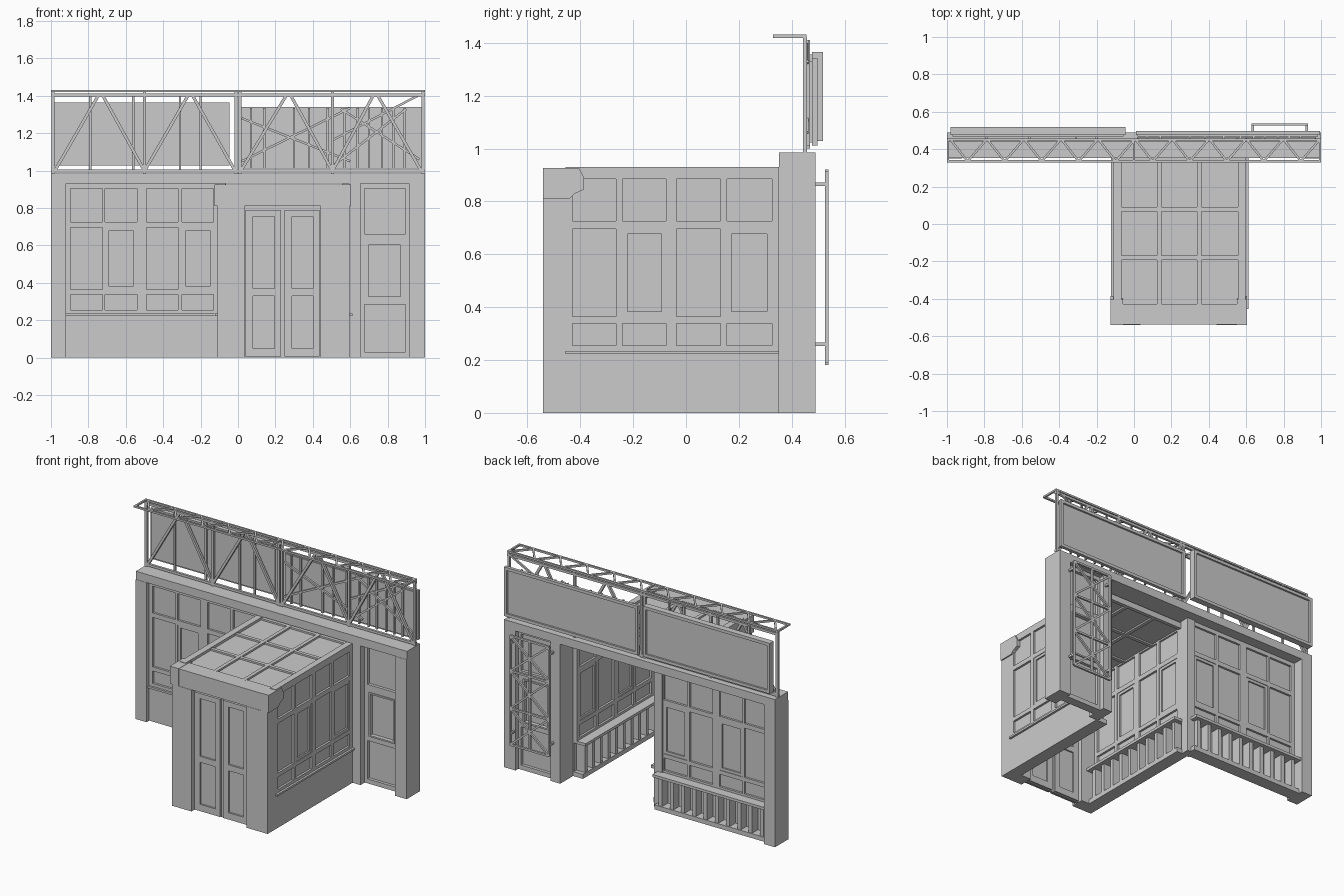
import bpy, bmesh
from mathutils import Vector, Matrix

cube = bpy.data.objects.get("Cube")
if cube:
    bpy.data.objects.remove(cube, do_unlink=True)

grey = bpy.data.materials.new("light_grey")
grey.use_nodes = True
colour = (0.6, 0.6, 0.6, 1)
grey.diffuse_color = colour
grey.node_tree.nodes["Principled BSDF"].inputs["Base Color"].default_value = colour


def finish(name, bm):
    bmesh.ops.recalc_face_normals(bm, faces=bm.faces)
    mesh = bpy.data.meshes.new(name)
    bm.to_mesh(mesh)
    bm.free()
    mesh.materials.append(grey)
    obj = bpy.data.objects.new(name, mesh)
    bpy.context.collection.objects.link(obj)
    return obj


def boxes(name, items):
    """Boxes given as (x0, x1, y0, y1, z0, z1), joined in one object."""
    bm = bmesh.new()
    for x0, x1, y0, y1, z0, z1 in items:
        mat = Matrix.Translation(((x0 + x1) / 2, (y0 + y1) / 2, (z0 + z1) / 2))
        bmesh.ops.create_cube(bm, size=1, matrix=mat @ Matrix.Diagonal((x1 - x0, y1 - y0, z1 - z0, 1)))
    return finish(name, bm)


def bars(name, lines, t):
    """Square bars of thickness t from point to point."""
    bm = bmesh.new()
    for a, b in lines:
        a, b = Vector(a), Vector(b)
        d = b - a
        side = Vector((0, 1, 0)) if abs(d.normalized().y) < 0.5 else Vector((0, 0, 1))
        z = d.normalized()
        x = side.cross(z).normalized()
        rot = Matrix((x, z.cross(x), z)).transposed().to_4x4()
        mat = Matrix.Translation((a + b) / 2) @ rot @ Matrix.Diagonal((t, t, d.length, 1))
        bmesh.ops.create_cube(bm, size=1, matrix=mat)
    return finish(name, bm)


def place(axis, u0, u1, d0, d1, z0, z1):
    """Wall coordinates to box limits; the wall runs along axis."""
    return (u0, u1, d0, d1, z0, z1) if axis == "x" else (d0, d1, u0, u1, z0, z1)


def panelled(name, axis, u0, u1, d0, d1, z0, z1, rows, recess=0.014):
    """Thin core sheet with rails and stiles around each row of openings."""
    items = [place(axis, u0, u1, d0 + recess, d1 - recess, z0, z1)]
    low = z0
    for r0, r1, spans in rows:
        items.append(place(axis, u0, u1, d0, d1, low, r0))
        edge = u0
        for a, b in spans:
            items.append(place(axis, edge, a, d0, d1, r0, r1))
            edge = b
        items.append(place(axis, edge, u1, d0, d1, r0, r1))
        low = r1
    items.append(place(axis, u0, u1, d0, d1, low, z1))
    return boxes(name, items)


def sash(name, axis, spans, d0, d1, z0, z1, w):
    """Inner frames of the opening windows."""
    items = []
    for a, b in spans:
        items += [place(axis, a, a + w, d0, d1, z0, z1), place(axis, b - w, b, d0, d1, z0, z1),
                  place(axis, a + w, b - w, d0, d1, z0, z0 + w), place(axis, a + w, b - w, d0, d1, z1 - w, z1)]
    boxes(name, items)


def window_wall(name, axis, u0, u1, d0, d1, cols, inward):
    """Panelled wall with plinth, outer sill, inner shelf and ribs."""
    rows = [(0.255, 0.338, cols), (0.365, 0.695, cols), (0.725, 0.903, cols)]
    panelled(name, axis, u0, u1, d0, d1, 0.235, 0.93, rows)
    sash(name + "_sashes", axis, cols[1::2], d0 + 0.004, d1 - 0.004, 0.365, 0.695, 0.018)
    outer, inner = (d0, d1) if inward > 0 else (d1, d0)

    def slab(start, depth, a, b, low, high):
        lim = sorted((start, start + depth * inward))
        return place(axis, a, b, lim[0], lim[1], low, high)
    boxes(name + "_plinth", [slab(outer, 0.018, u0, u1, 0, 0.222)])
    boxes(name + "_sill", [slab(outer, -0.014, u0, u1, 0.222, 0.235),
                           slab(outer, 0.105, u0, u1, 0.222, 0.24)])
    n = round((u1 - u0) / 0.085)
    step = (u1 - u0) / n
    ribs = [slab(outer, 0.08, u0 + (i + 0.35) * step, u0 + (i + 0.65) * step, 0.03, 0.222) for i in range(n)]
    boxes(name + "_ribs", ribs + [slab(outer, 0.085, u0, u1, 0, 0.03)])


# Main wall
boxes("top_beam", [(-1, 1, 0.352, 0.49, 0.93, 0.985)])
boxes("wall_piers", [(-1, -0.92, 0.35, 0.49, 0, 0.93), (0.915, 1, 0.35, 0.49, 0, 0.93),
                     (0.585, 0.655, 0.355, 0.49, 0, 0.93), (-0.125, -0.065, 0.37, 0.43, 0, 0.93)])
window_wall("main_windows", "x", -0.92, -0.09, 0.378, 0.42,
            [(-0.895, -0.725), (-0.71, -0.54), (-0.49, -0.32), (-0.30, -0.13)], 1)

# Side door with three panels
panelled("side_door", "x", 0.655, 0.915, 0.40, 0.46, 0, 0.93,
         [(0.03, 0.285, [(0.675, 0.895)]), (0.32, 0.61, [(0.69, 0.875)]), (0.66, 0.905, [(0.675, 0.895)])], 0.02)
sash("side_door_frame", "x", [(0.688, 0.878)], 0.393, 0.467, 0.318, 0.612, 0.01)

# Vestibule side walls
side_cols = [(-0.43, -0.265), (-0.24, -0.075), (-0.035, 0.13), (0.155, 0.325)]
window_wall("vestibule_wall_right", "y", -0.455, 0.378, -0.11, -0.068, side_cols, 1)
window_wall("vestibule_wall_left", "y", -0.455, 0.355, 0.555, 0.597, side_cols, -1)

# Vestibule front portal
boxes("portal_pillars", [(-0.11, 0.035, -0.54, -0.453, 0, 0.81), (0.44, 0.597, -0.54, -0.453, 0, 0.81)])
boxes("portal_header", [(-0.06, 0.55, -0.538, -0.45, 0.81, 0.925)])
profile = [(-0.54, 0.81), (-0.44, 0.81), (-0.42, 0.83), (-0.385, 0.845), (-0.385, 0.89), (-0.405, 0.927), (-0.54, 0.927)]
for name, x0, x1 in (("corner_bracket_right", -0.125, -0.06), ("corner_bracket_left", 0.55, 0.605)):
    bm = bmesh.new()
    face = bm.faces.new([bm.verts.new((x0, y, z)) for y, z in profile])
    ext = bmesh.ops.extrude_face_region(bm, geom=[face])
    moved = [v for v in ext["geom"] if isinstance(v, bmesh.types.BMVert)]
    bmesh.ops.translate(bm, verts=moved, vec=(x1 - x0, 0, 0))
    finish(name, bm)

# Double door
for name, x0, x1 in (("door_leaf_right", 0.04, 0.229), ("door_leaf_left", 0.249, 0.437)):
    span = [(x0 + 0.04, x1 - 0.035)]
    panelled(name, "x", x0, x1, -0.515, -0.475, 0.005, 0.79, [(0.05, 0.33, span), (0.37, 0.755, span)], 0.012)
boxes("door_backing", [(0.035, 0.44, -0.50, -0.485, 0, 0.81)])

# Vestibule roof with recessed panes
ys = [-0.44, -0.18, 0.08, 0.352]
roof = [(-0.11, 0.597, -0.455, 0.36, 0.895, 0.913)]
roof += [(x - 0.012, x + 0.012, -0.45, 0.36, 0.885, 0.925) for x in (0.135, 0.35)]
roof += [(-0.11, -0.07, -0.45, 0.36, 0.885, 0.926), (0.562, 0.597, -0.45, 0.36, 0.885, 0.926)]
roof += [(-0.07, 0.562, y - 0.012, y + 0.012, 0.885, 0.924) for y in ys]
boxes("vestibule_roof", roof)

# Upright truss
Y, LOW, TOP = 0.45, 0.998, 1.405
lines = [((-1, Y, LOW), (1, Y, LOW)), ((-1, Y, TOP), (1, Y, TOP))]
feet = [-0.98, -0.5, -0.015, 0.015, 0.505, 0.98]
peaks = [-0.735, -0.255, 0.27, 0.735]
for i, p in enumerate(peaks):
    left = feet[i if i < 2 else i + 1]
    right = feet[i + 1 if i < 2 else i + 2]
    lines += [((left, Y, LOW), (p - 0.01, Y, TOP)), ((p + 0.01, Y, TOP), (right, Y, LOW))]
lines += [((x, Y, 0.985), (x, Y, 1.42)) for x in (-0.99, -0.5, -0.012, 0.012, 0.505, 0.99)]
bars("upright_truss", lines, 0.016)

# Flat truss on top
Z = 1.425
lines = [((-1, y, Z), (1, y, Z)) for y in (0.335, 0.45)]
lines += [((x, 0.335, Z), (x, 0.45, Z)) for x in (-0.994, 0, 0.994)]
for i in range(10):
    x = -0.98 + i * 0.198
    lines += [((x, 0.45, Z), (x + 0.09, 0.335, Z)), ((x + 0.09, 0.335, Z), (x + 0.19, 0.45, Z))]
bars("flat_truss", lines, 0.012)

# Posts and cross braces behind the truss
lines = [((x, 0.463, 1.0), (x, 0.463, 1.41)) for x in (-0.79, -0.56, -0.31, -0.20)]
lines += [((x, 0.463, 1.012), (x, 0.463, 1.335)) for x in (0.07, 0.14, 0.3, 0.38, 0.48, 0.57, 0.64, 0.7, 0.77, 0.83, 0.89)]
lines += [((0.02, 0.457, 1.05), (0.6, 0.457, 1.335)), ((0.02, 0.457, 1.28), (0.6, 0.457, 1.05)),
          ((0.5, 0.457, 1.16), (0.97, 0.457, 1.405)), ((0.55, 0.457, 1.33), (0.97, 0.457, 1.06)),
          ((0.5, 0.457, 1.02), (0.9, 0.457, 1.33))]
bars("back_braces", lines, 0.012)


# Sign boards with a raised border
def board(name, x0, x1, y0, y1, z0, z1):
    boxes(name, [(x0 + 0.01, x1 - 0.01, y0, y1 - 0.012, z0 + 0.01, z1 - 0.01)])
    sash(name + "_border", "x", [(x0, x1)], y0 + 0.008, y1, z0, z1, 0.02)


board("sign_board_right", -0.98, -0.045, 0.468, 0.518, 1.028, 1.365)
board("sign_board_left", 0.01, 0.995, 0.468, 0.497, 1.012, 1.34)

# Braced lattice standing off the back of the side door
F = 0.532
xs, zs = (0.636, 0.924), (0.188, 0.43, 0.68, 0.914)
lines = [((x, F, zs[0]), (x, F, zs[-1])) for x in (xs[0], 0.78, xs[1])]
lines += [((xs[0], F, z), (xs[1], F, z)) for z in zs]
for a, b in zip(zs, zs[1:]):
    lines += [((xs[0], F, a), (xs[1], F, b)), ((xs[0], F, b), (xs[1], F, a))]
lines += [((x, 0.45, z), (x, F, z)) for x in xs for z in (0.26, 0.865)]
bars("back_lattice", lines, 0.013)
